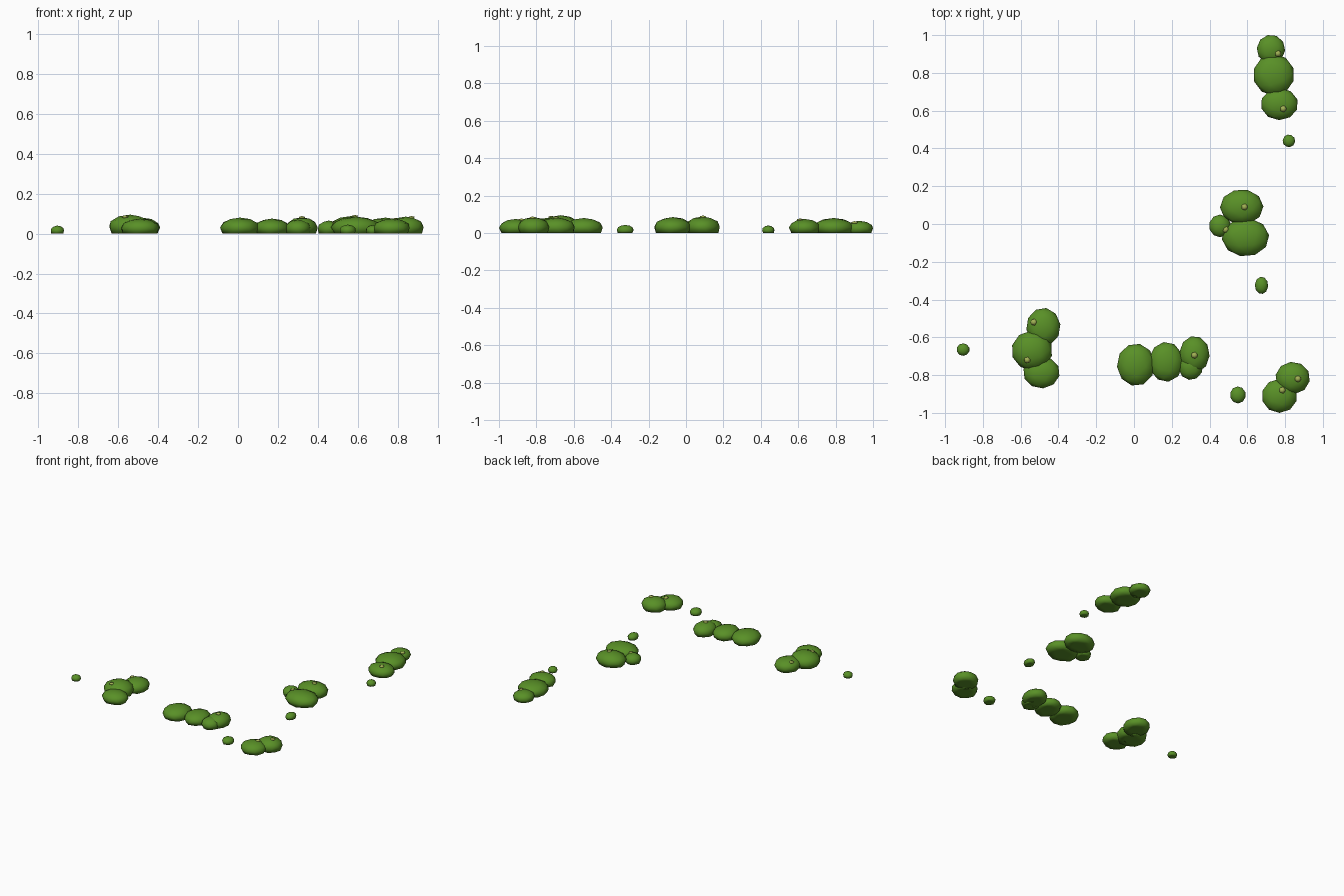
import bpy, bmesh, math, random
from mathutils import Matrix

random.seed(4)
cube = bpy.data.objects.get("Cube")
if cube:
    bpy.data.objects.remove(cube)


def material(name, colour):
    m = bpy.data.materials.new(name)
    m.use_nodes = True
    m.diffuse_color = colour
    m.node_tree.nodes["Principled BSDF"].inputs["Base Color"].default_value = colour
    return m


leaf = material("leaf_green", (0.10, 0.28, 0.02, 1))
pale = material("pale_bud", (0.36, 0.44, 0.09, 1))

CUT = 0.6  # share of the dome radius that lies under its widest ring


def add_object(name, bm, mat):
    mesh = bpy.data.meshes.new(name)
    bm.to_mesh(mesh)
    bm.free()
    mesh.materials.append(mat)
    mesh.shade_smooth()
    obj = bpy.data.objects.new(name, mesh)
    bpy.context.collection.objects.link(obj)
    return obj


def dome(name, x, y, rx, ry, height):
    """Low-poly squashed ball with a flattened base resting on the ground."""
    bm = bmesh.new()
    bmesh.ops.create_icosphere(bm, subdivisions=2, radius=1)
    bmesh.ops.rotate(bm, verts=bm.verts, matrix=Matrix.Rotation(random.uniform(0, math.tau), 3, "Z"))
    wide = max(abs(v.co.x) for v in bm.verts)
    deep = max(abs(v.co.y) for v in bm.verts)
    for v in bm.verts:
        z = -CUT if v.co.z < -0.4 else v.co.z
        v.co = (x + v.co.x / wide * rx, y + v.co.y / deep * ry,
                (z + CUT) / (1 + CUT) * height)
    add_object(name, bm, leaf)


def bud(name, x, y, bush):
    """Small pale bud sitting on the surface of a bush dome."""
    bx, by, rx, ry, height = bush
    d = ((x - bx) / rx) ** 2 + ((y - by) / ry) ** 2
    z = (CUT + math.sqrt(max(0.1, 1 - d))) / (1 + CUT) * height
    bm = bmesh.new()
    bmesh.ops.create_icosphere(bm, subdivisions=1, radius=1)
    for v in bm.verts:
        v.co = (x + v.co.x * 0.019, y + v.co.y * 0.019, z - 0.002 + v.co.z * 0.008)
    add_object(name, bm, pale)


# Bush clumps: x, y, half width, half depth, height
clumps = {
    "back_bush": [(.725, .925, .075, .075, .065), (.74, .79, .105, .11, .08),
                  (.77, .635, .095, .085, .075)],
    "middle_bush": [(.57, .09, .115, .09, .088), (.59, -.07, .125, .1, .085),
                    (.455, -.01, .055, .06, .065)],
    "corner_bush": [(.84, -.815, .09, .085, .085), (.77, -.91, .09, .09, .075)],
    "front_bush": [(.01, -.745, .1, .11, .08), (.17, -.73, .09, .105, .075),
                   (.32, -.69, .08, .095, .082), (.3, -.755, .065, .07, .07)],
    "right_bush": [(-.48, -.545, .09, .1, .08), (-.54, -.67, .105, .105, .095),
                   (-.49, -.785, .095, .085, .075)],
}
for name, parts in clumps.items():
    for i, part in enumerate(parts, 1):
        dome(f"{name}_dome_{i}", *part)

# Little tufts between the clumps
tufts = [(.82, .44, .033, .033, .04), (.675, -.325, .035, .045, .043),
         (.55, -.905, .04, .045, .045), (-.905, -.665, .033, .033, .04)]
for i, part in enumerate(tufts, 1):
    dome(f"tuft_{i}", *part)

# Buds: clump, dome index, x, y
buds = [("back_bush", 0, .762, .902), ("back_bush", 2, .79, .61),
        ("middle_bush", 0, .585, .09), ("middle_bush", 2, .485, -.03),
        ("corner_bush", 0, .868, -.82), ("corner_bush", 1, .785, -.88),
        ("front_bush", 2, .32, -.695),
        ("right_bush", 0, -.53, -.52), ("right_bush", 1, -.565, -.72)]
for i, (clump, index, x, y) in enumerate(buds, 1):
    bud(f"bud_{i}", x, y, clumps[clump][index])
